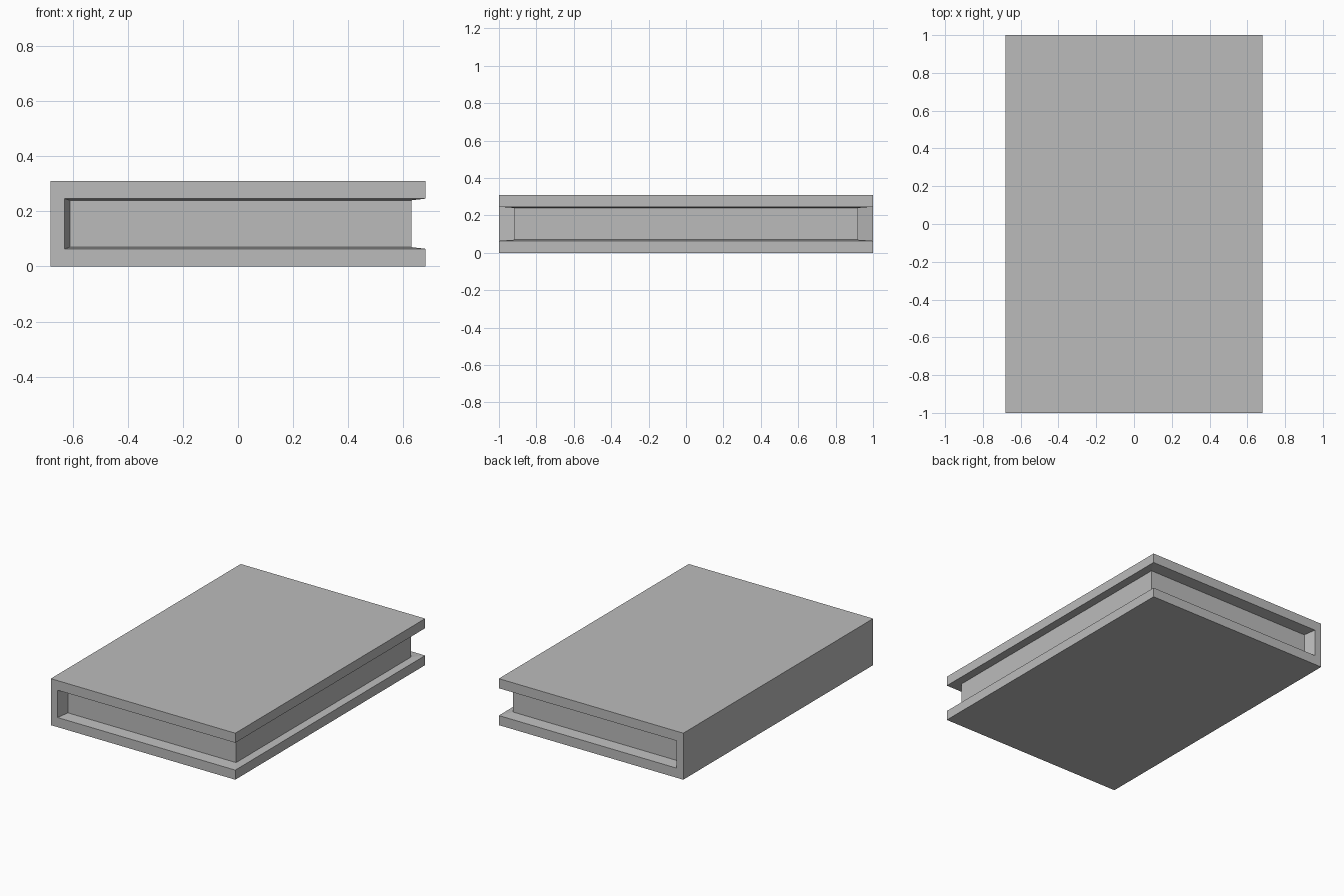
import bpy
import bmesh

cube = bpy.data.objects.get("Cube")
if cube:
    bpy.data.objects.remove(cube, do_unlink=True)

# Overall sizes
HALF_W, HALF_L, HEIGHT = 0.68, 1.0, 0.31
SPINE_X = -0.63                      # inner edge of the spine at the book's ends
PAGE_L, PAGE_R, PAGE_Y = -0.61, 0.63, 0.92
BOARD, PAGE_Z = 0.064, 0.07          # board thickness at the rim and at the pages

grey = bpy.data.materials.new("plain grey")
grey.use_nodes = True
colour = (0.5, 0.5, 0.5, 1)
grey.diffuse_color = colour
grey.node_tree.nodes["Principled BSDF"].inputs["Base Color"].default_value = colour


def add_object(name, bm):
    bmesh.ops.recalc_face_normals(bm, faces=bm.faces)
    mesh = bpy.data.meshes.new(name)
    bm.to_mesh(mesh)
    bm.free()
    mesh.materials.append(grey)
    obj = bpy.data.objects.new(name, mesh)
    bpy.context.collection.objects.link(obj)
    return obj


# Cover: two boards joined by a spine, inner faces sloping towards the pages
bm = bmesh.new()


def ring(left, right, y, z):
    corners = [(left, y), (right, y), (right, -y), (left, -y)]
    return [bm.verts.new((px, py, z)) for px, py in corners]


bottom = ring(-HALF_W, HALF_W, HALF_L, 0)
top = ring(-HALF_W, HALF_W, HALF_L, HEIGHT)
low_rim = ring(SPINE_X, HALF_W, HALF_L, BOARD)
high_rim = ring(SPINE_X, HALF_W, HALF_L, HEIGHT - BOARD)
low_bed = ring(PAGE_L, PAGE_R, PAGE_Y, PAGE_Z)
high_bed = ring(PAGE_L, PAGE_R, PAGE_Y, HEIGHT - PAGE_Z)

for outer, rim, bed in ((bottom, low_rim, low_bed), (top, high_rim, high_bed)):
    bm.faces.new(outer)
    bm.faces.new(bed)
    bm.faces.new((outer[1], outer[2], rim[2], rim[1]))      # fore edge
    for i in range(3):
        bm.faces.new((rim[i], rim[i + 1], bed[i + 1], bed[i]))

# Spine: outside, inside and the C-shaped end faces
bm.faces.new((bottom[0], top[0], top[3], bottom[3]))
bm.faces.new((low_bed[0], high_bed[0], high_bed[3], low_bed[3]))
for i, j in ((0, 1), (3, 2)):
    bm.faces.new((low_rim[i], high_rim[i], high_bed[i], low_bed[i]))
    bm.faces.new((bottom[i], bottom[j], low_rim[j], low_rim[i],
                  high_rim[i], high_rim[j], top[j], top[i]))
add_object("cover", bm)

# Page block filling the space between the boards
bm = bmesh.new()
bmesh.ops.create_cube(bm, size=1)
bmesh.ops.scale(bm, verts=bm.verts,
                vec=(PAGE_R - PAGE_L, 2 * PAGE_Y, HEIGHT - 2 * PAGE_Z))
pages = add_object("pages", bm)
pages.location = ((PAGE_L + PAGE_R) / 2, 0, HEIGHT / 2)
